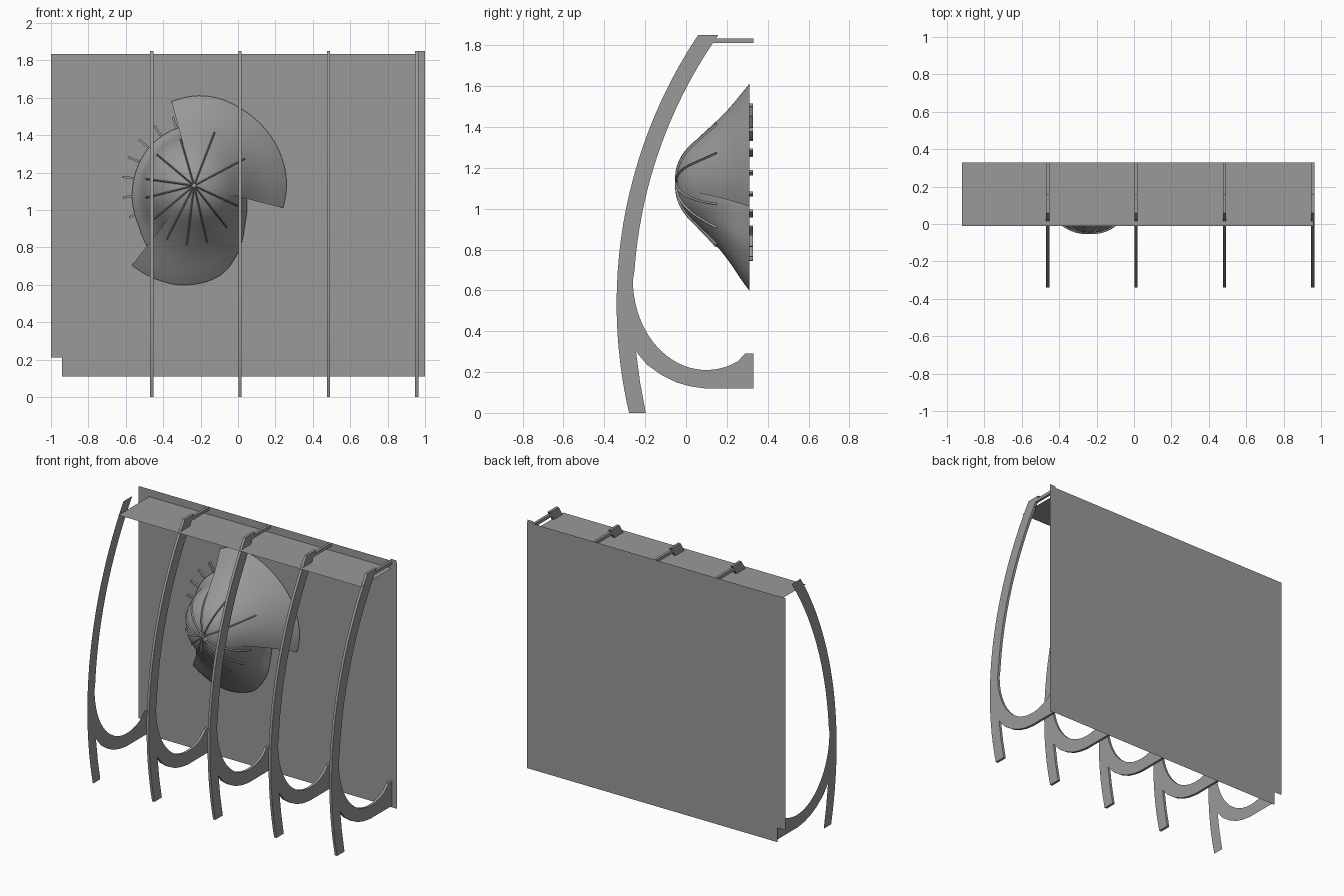
import bpy, bmesh, math
from math import cos, sin, radians, sqrt

if "Cube" in bpy.data.objects:
    bpy.data.objects.remove(bpy.data.objects["Cube"])

GREY = bpy.data.materials.new("dark_grey")
GREY.diffuse_color = (.32, .32, .32, 1)
GREY.use_nodes = True
GREY.node_tree.nodes["Principled BSDF"].inputs["Base Color"].default_value = GREY.diffuse_color


def make(name, verts, faces, solid=None, smooth=False):
    """Mesh object; solid = extrusion vector for flat outlines."""
    bm = bmesh.new()
    vs = [bm.verts.new(v) for v in verts]
    fs = [bm.faces.new([vs[i] for i in f]) for f in faces]
    if solid:
        r = bmesh.ops.extrude_face_region(bm, geom=fs, use_keep_orig=True)
        new = [g for g in r['geom'] if isinstance(g, bmesh.types.BMVert)]
        bmesh.ops.translate(bm, verts=new, vec=solid)
        bmesh.ops.recalc_face_normals(bm, faces=bm.faces)
    for f in bm.faces:
        f.smooth = smooth
    me = bpy.data.meshes.new(name)
    bm.to_mesh(me)
    bm.free()
    me.materials.append(GREY)
    ob = bpy.data.objects.new(name, me)
    bpy.context.collection.objects.link(ob)
    return ob


def box(name, x0, x1, y0, y1, z0, z1):
    return make(name, [(x0, y0, z0), (x1, y0, z0), (x1, y1, z0), (x0, y1, z0)],
                [(0, 1, 2, 3)], (0, 0, z1 - z0))


def interp(table, t):
    """Smooth (Hermite) interpolation through a table of points."""
    n = len(table)

    def slope(i):
        (a, u), (b, v) = table[max(i - 1, 0)], table[min(i + 1, n - 1)]
        return (v - u) / (b - a)
    i = 0
    while i < n - 2 and t > table[i + 1][0]:
        i += 1
    (a, u), (b, v) = table[i], table[i + 1]
    h = b - a
    k = min(1, max(0, (t - a) / h))
    return (u * (1 + 2 * k) * (1 - k) ** 2 + slope(i) * h * k * (1 - k) ** 2
            + v * k * k * (3 - 2 * k) + slope(i + 1) * h * k * k * (k - 1))


# Back wall sheets
Y = 0.33
make("back_wall", [(-.94, Y, .11), (1, Y, .11), (1, Y, 1.835), (-1, Y, 1.835), (-1, Y, .21), (-.94, Y, .21)],
     [(0, 1, 2, 3, 4, 5)])
for name, x0, x1, z0, z1 in (("wall_edge_strip", .955, 1, .11, 1.85), ("wall_left_strip", -1, -.925, .21, 1.835)):
    make(name, [(x0, Y - .004, z0), (x1, Y - .004, z0), (x1, Y - .004, z1), (x0, Y - .004, z1)], [(0, 1, 2, 3)])
# Horizontal top sheet
make("top_shelf", [(-.92, -.01, 1.782), (.96, -.01, 1.782), (.96, Y, 1.782), (-.92, Y, 1.782)], [(0, 1, 2, 3)])

# Curved rib outline in (y, z)
R, ZC = 2.37, .534
CY = -.34 + R


def bow(r, z):
    return (CY - sqrt(r * r - (z - ZC) ** 2), z)


N = 24
rib = [bow(R, 1.85 * i / N) for i in range(N + 1)]
rib += [bow(R - .082, 1.85 - 1.2 * i / N) for i in range(N)]
for i in range(N + 1):
    a = radians(180 + 115 * i / N)
    rib.append((.1 + .36 * cos(a), .65 + .44 * sin(a)))
rib += [(.29, .29), (.33, .29), (.33, .12), (.09, .12), (.02, .13), (-.05, .15),
        (-.12, .185), (-.19, .235), (-.245, .30), (-.225, .15), (-.197, 0)]
W = .018
ids = tuple(range(len(rib)))
for x in (-.462, .011, .484, .955):
    make("curved_rib", [(x - W / 2, y, z) for y, z in rib], [ids], (W, 0, 0))
    box("rib_top_rail", x - W / 2, x + W / 2, .11, Y, 1.812, 1.834)
make("end_rib_sheet", [(-.93, y, z) for y, z in rib], [ids])

# Torn dome: rim radius by angle for three lobes, common depth profile
PX, PZ = -.235, 1.13
profile = [(0, -.045), (.1, -.043), (.2, -.032), (.3, -.01), (.4, .025), (.5, .073),
           (.6, .126), (.7, .18), (.8, .228), (.9, .27), (1, .31)]
upper = [(-14, .49), (2, .495), (27, .49), (54, .483), (82, .484), (105, .466)]
left = [(105, .32), (133, .315), (167, .32), (194, .34), (218, .37), (232, .41)]
lower = [(232, .54), (247, .54), (263, .535), (286, .50), (303, .43), (322, .345), (346, .29)]


def surf(lobe, a, t):
    """Crown is shared by all lobes; only the outer part tears apart."""
    k = min(1, max(0, (t - .4) / .55))
    b = k * k * (3 - 2 * k)
    r = t * ((1 - b) * .455 + b * interp(lobe, a))
    return (PX + r * cos(radians(a)), interp(profile, t), PZ + r * sin(radians(a)))


M, C = 24, 40
for name, lobe in (("dome_upper_lobe", upper), ("dome_left_lobe", left), ("dome_lower_lobe", lower)):
    a0, a1 = lobe[0][0], lobe[-1][0]
    verts = [surf(lobe, a0, 0)]
    for i in range(C + 1):
        a = a0 + (a1 - a0) * i / C
        verts += [surf(lobe, a, (j + 1) / M) for j in range(M)]
    faces = []
    for i in range(C):
        p, q = 1 + i * M, 1 + (i + 1) * M
        faces.append((0, p, q))
        faces += [(p + j, p + j + 1, q + j + 1, q + j) for j in range(M - 1)]
    make(name, verts, faces, smooth=True)

# Radial seams: thin raised ridges on the dome
for a in (28, 69, 106, 140, 172, 194, 220, 243, 263, 283, 308, 335):
    lobe = upper if a < 105 else left if a < 232 else lower
    verts, n = [], 14
    for j in range(n + 1):
        x, y, z = surf(lobe, a, .02 + .63 * j / n)
        c, s, w = cos(radians(a)), sin(radians(a)), .005
        verts += [(x + w * s, y + .002, z - w * c), (x + .003 * c, y - .009, z + .003 * s),
                  (x - w * s, y + .002, z + w * c)]
    faces = [(3 * j + k, 3 * j + k + 1, 3 * j + k + 4, 3 * j + k + 3) for j in range(n) for k in (0, 1)]
    make("dome_seam", verts, faces)

# Short pegs around the rim, against the wall
for k in range(20):
    deg = 8 + 16.5 * k
    if deg > 318:
        continue
    a = radians(deg)
    c, s, w = cos(a), sin(a), .006
    pts = [(PX + r * c - d * s, .312, PZ + r * s + d * c)
           for r, d in ((.32, -w), (.385, -w), (.385, w), (.32, w))]
    make("rim_peg", pts, [(0, 1, 2, 3)], (0, .016, 0))
